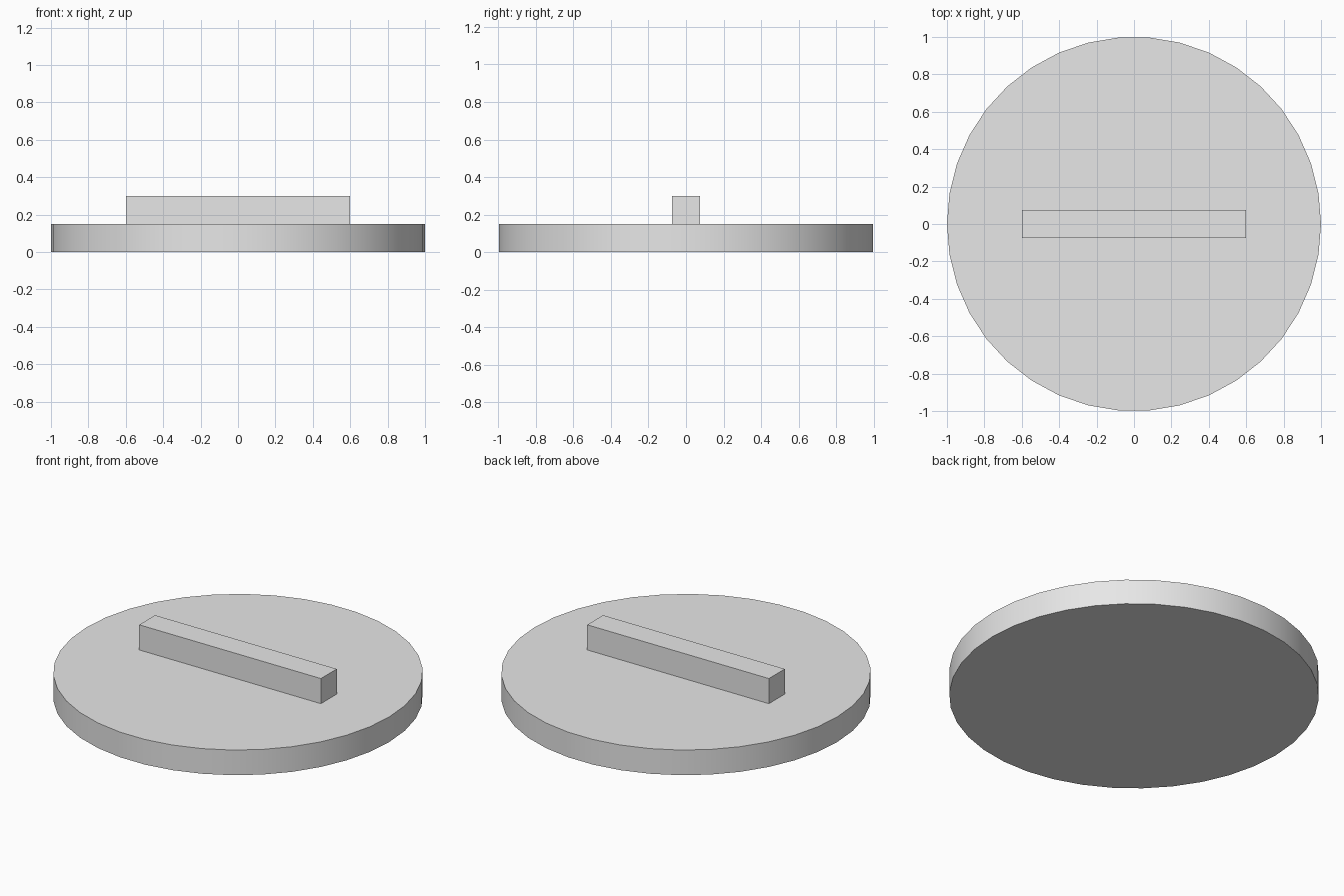
import bpy, math

if "Cube" in bpy.data.objects:
    bpy.data.objects.remove(bpy.data.objects["Cube"])

grey = bpy.data.materials.new("light_grey")
grey.diffuse_color = (0.8, 0.8, 0.8, 1)
grey.use_nodes = True
grey.node_tree.nodes["Principled BSDF"].inputs["Base Color"].default_value = grey.diffuse_color

# Round base disc: 38 sides, corners on the x axis, smooth rim with sharp edges
bpy.ops.mesh.primitive_cylinder_add(vertices=38, radius=1, depth=0.15,
                                    location=(0, 0, 0.075),
                                    rotation=(0, 0, math.pi / 2))
disc = bpy.context.object
disc.name = "base_disc"
disc.data.materials.append(grey)
bpy.ops.object.transform_apply(location=False, rotation=True, scale=False)
bpy.ops.object.shade_smooth_by_angle(angle=math.radians(30))

# Straight grip bar standing on the disc
bpy.ops.mesh.primitive_cube_add(size=1, location=(0, 0, 0.225))
bar = bpy.context.object
bar.name = "grip_bar"
bar.scale = (1.2, 0.15, 0.15)
bpy.ops.object.transform_apply(location=False, rotation=False, scale=True)
bar.data.materials.append(grey)
